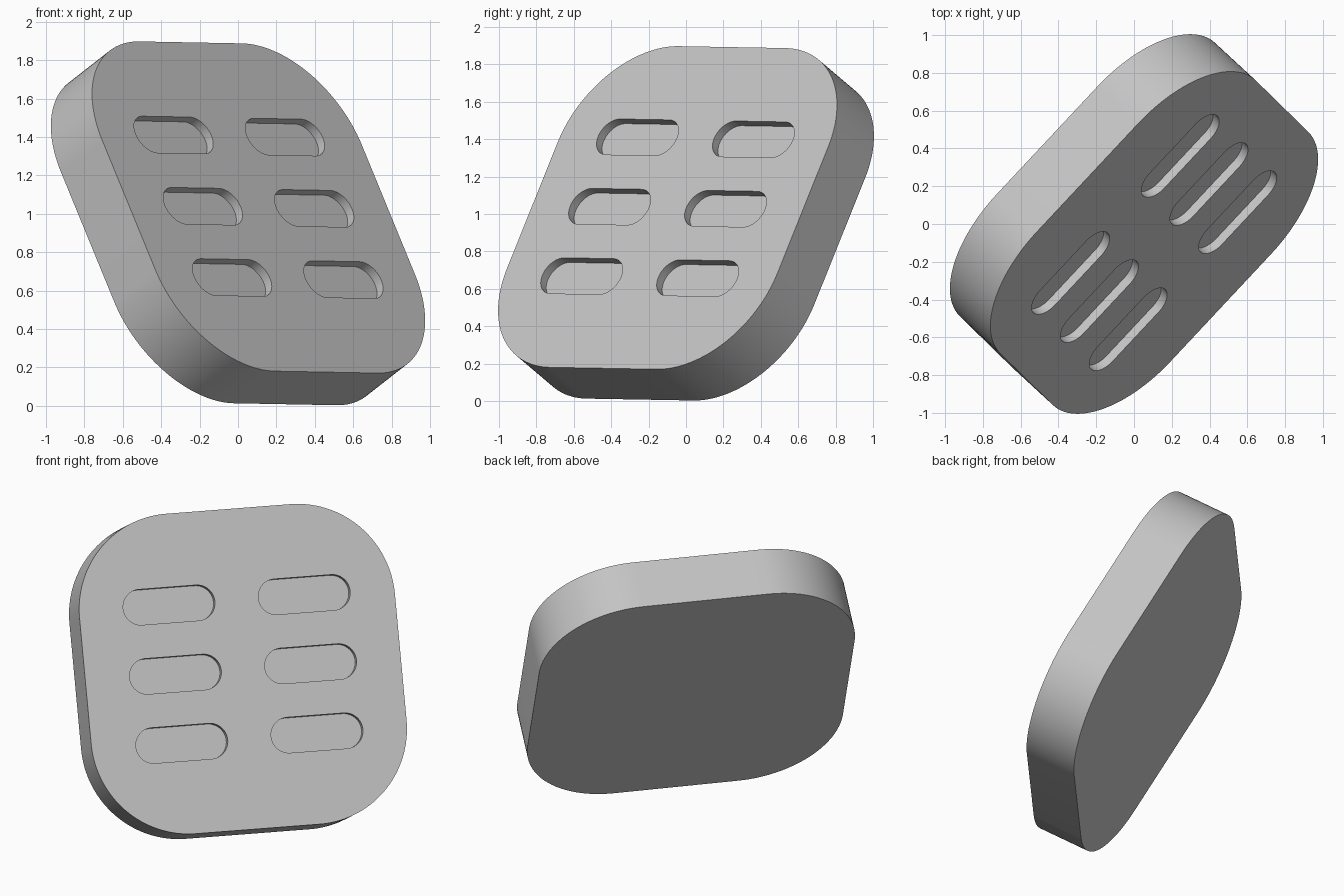
import bpy, bmesh, math
from mathutils import Matrix, Vector

cube = bpy.data.objects.get("Cube")
if cube:
    bpy.data.objects.remove(cube)

# Material
grey = bpy.data.materials.new("light_grey")
grey.use_nodes = True
COLOUR = (0.55, 0.55, 0.55, 1)
grey.diffuse_color = COLOUR
grey.node_tree.nodes["Principled BSDF"].inputs["Base Color"].default_value = COLOUR

# Block dimensions
SIDE, RADIUS, THICK = 1.98, 0.6, 0.336
SLOT_LENGTH, SLOT_HEIGHT, SLOT_DEPTH = 0.576, 0.22, 0.05
COLUMN_STEP, ROW_STEP = 0.849, 0.428

# Tilted frame: u runs along the rows, v up the face, n out of the face
u = Vector((0.683, 0.730, -0.013)).normalized()
v = Vector((-0.36, 0.344, 0.867))
v = (v - u * v.dot(u)).normalized()
n = u.cross(v)
frame = Matrix((u, v, n)).transposed().to_4x4()
frame.translation = (0, 0, 0.95)


def rounded_prism(bm, width, height, radius, z0, z1, cx=0, cy=0, steps=24):
    """Add a rounded rectangle extruded from z0 to z1."""
    outline = []
    corners = ((1, 1), (-1, 1), (-1, -1), (1, -1))
    for i, (sx, sy) in enumerate(corners):
        for k in range(steps + 1):
            a = math.pi / 2 * (i + k / steps)
            outline.append(Vector((
                cx + sx * (width / 2 - radius) + radius * math.cos(a),
                cy + sy * (height / 2 - radius) + radius * math.sin(a), z0)))
    verts = [bm.verts.new(p) for p in outline]
    base = bm.faces.new(verts)
    top = bmesh.ops.extrude_face_region(bm, geom=[base])["geom"]
    moved = [g for g in top if isinstance(g, bmesh.types.BMVert)]
    bmesh.ops.translate(bm, verts=moved, vec=(0, 0, z1 - z0))


def finish(name, bm):
    """Weld, orient and place a mesh in the tilted frame."""
    bmesh.ops.remove_doubles(bm, verts=bm.verts, dist=1e-5)
    bmesh.ops.recalc_face_normals(bm, faces=bm.faces)
    mesh = bpy.data.meshes.new(name)
    bm.to_mesh(mesh)
    bm.free()
    mesh.materials.append(grey)
    obj = bpy.data.objects.new(name, mesh)
    obj.matrix_world = frame
    bpy.context.collection.objects.link(obj)
    return obj


# Rounded square block
bm = bmesh.new()
rounded_prism(bm, SIDE, SIDE, RADIUS, -THICK / 2, THICK / 2, steps=32)
block = finish("block", bm)

# Six shallow slots, two columns by three rows
bm = bmesh.new()
for col in (-0.5, 0.5):
    for row in (-1, 0, 1):
        rounded_prism(bm, SLOT_LENGTH, SLOT_HEIGHT, SLOT_HEIGHT / 2,
                      THICK / 2 - SLOT_DEPTH, THICK / 2 + 0.1,
                      col * COLUMN_STEP, row * ROW_STEP)
cutter = finish("slot_cutter", bm)
cutter.hide_render = True

# Cut the slots, then smooth the round walls
cut = block.modifiers.new("slots", "BOOLEAN")
cut.operation = "DIFFERENCE"
cut.solver = "EXACT"
cut.object = cutter
bpy.ops.object.select_all(action="DESELECT")
block.select_set(True)
bpy.context.view_layer.objects.active = block
bpy.ops.object.modifier_apply(modifier=cut.name)
bpy.data.objects.remove(cutter)
bpy.ops.object.shade_smooth_by_angle(angle=math.radians(30))
